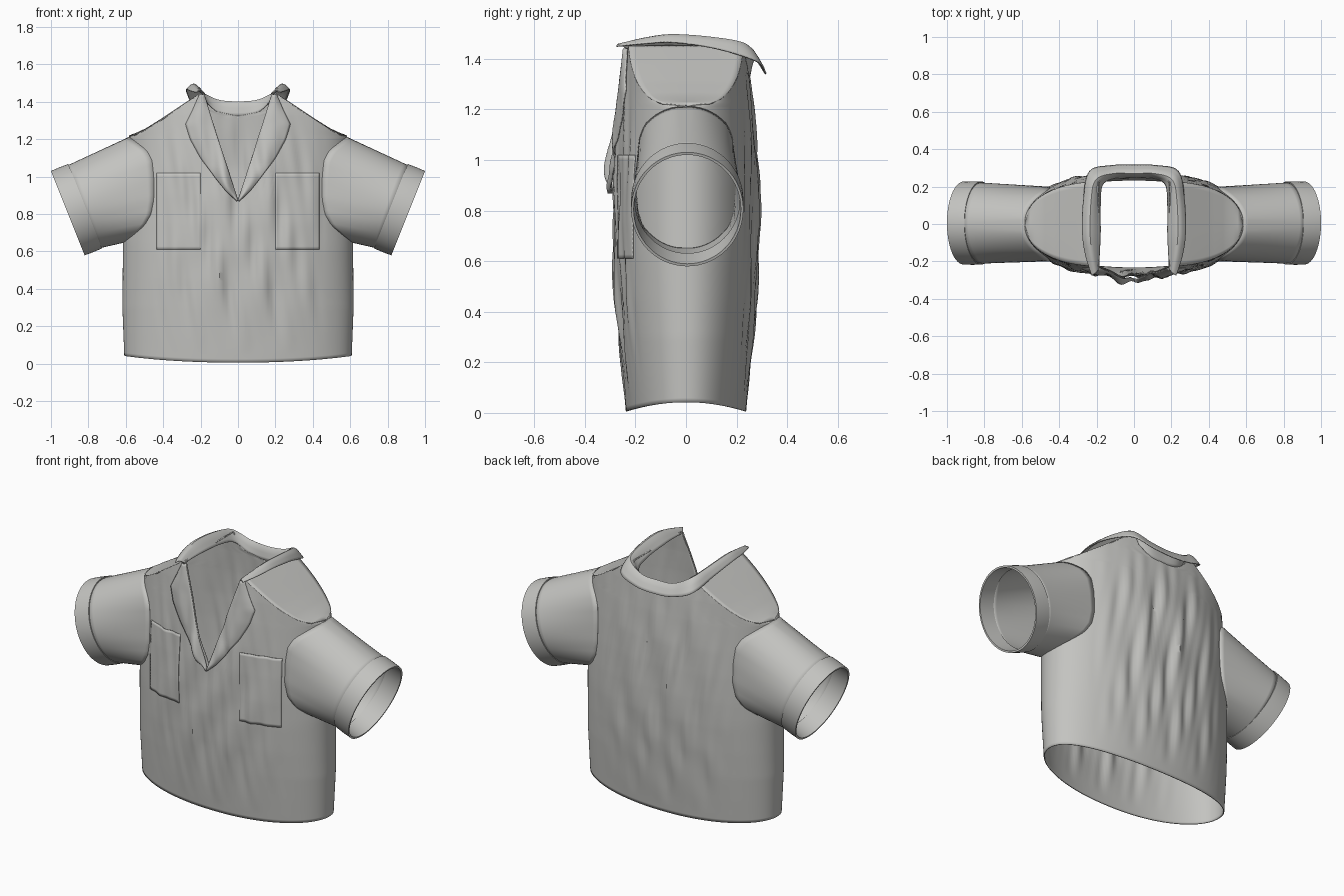
import bpy, bmesh, math
from mathutils import Vector

if "Cube" in bpy.data.objects:
    bpy.data.objects.remove(bpy.data.objects["Cube"], do_unlink=True)

COLOUR = (0.55, 0.55, 0.53, 1)
cloth = bpy.data.materials.new("grey_cloth")
cloth.use_nodes = True
cloth.diffuse_color = COLOUR
cloth.node_tree.nodes["Principled BSDF"].inputs["Base Color"].default_value = COLOUR


def table(*pts):
    """Piecewise linear lookup through (position, value) pairs."""
    def f(z):
        if z <= pts[0][0]:
            return pts[0][1]
        for (a, va), (b, vb) in zip(pts, pts[1:]):
            if z <= b:
                return va + (vb - va) * (z - a) / (b - a)
        return pts[-1][1]
    return f


# Garment measurements as functions of height
ARM_LOW, ARM_TOP, NECK, V_LOW = 0.65, 1.21, 1.45, 0.87
armhole_x = table((ARM_LOW, .611), (.69, .56), (.74, .5), (.8, .465), (.88, .45), (1.0, .45),
                  (1.09, .46), (1.14, .488), (1.18, .54), (ARM_TOP, .581))
shoulder_x = table((ARM_TOP, .582), (1.225, .54), (1.25, .49), (1.3, .412), (1.38, .295), (NECK, .19))
oval_width = table((0, .605), (.3, .615), (ARM_LOW, .612), (ARM_TOP, .582))
depth_at = table((0, .235), (.15, .248), (.3, .26), (.45, .271), (.6, .278), (.75, .28), (.9, .278),
                 (1.05, .272), (1.2, .262), (1.33, .25), (NECK, .235))
back_neck = table((1.325, 0), (1.335, .07), (1.35, .12), (1.39, .165), (NECK, .185))
lapel_edge = table((V_LOW, .005), (.92, .06), (1.0, .125), (1.1, .2), (1.2, .255),
                   (1.28, .28), (1.36, .24), (NECK, .2))
POWER = 2.15


def front_neck(z):
    return max(0, .185 * (z - V_LOW) / (NECK - V_LOW))


def wall_width(z):
    return oval_width(z) if z <= ARM_TOP else shoulder_x(z)


def depth(x, z):
    return depth_at(z) * max(0, 1 - (abs(x) / oval_width(z)) ** POWER) ** (1 / POWER)


def folds(x, z, side):
    """Long, nearly vertical creases that fade out towards the seams."""
    fade = max(0, 1 - (x / .47) ** 2) * min(1, max(0, (z - .05) / .35)) * min(1, max(0, (1.4 - z) / .35))
    column = math.sin(52 * x + .9 * math.sin(6 * z + side))
    return .014 * fade * (column * (.45 + .55 * math.sin(11 * z + 29 * x + side))
                          + .35 * math.sin(27 * x - 3 * z))


def cloth_point(x, z, side, lift=0):
    """Point on the shirt wall; side is -1 for the front, 1 for the back."""
    y = depth(x, z)
    hem = .006 + .036 * (1 - (y / depth_at(z)) ** 2)
    return Vector((x, side * (y + folds(x, z, side) + lift), z + hem * max(0, 1 - z / .3)))


def add_grid(bm, rows, closed=False):
    vs = [[bm.verts.new(p) for p in row] for row in rows]
    for a, b in zip(vs, vs[1:]):
        count = len(a)
        for i in range(count if closed else count - 1):
            j = (i + 1) % count
            bm.faces.new((a[i], a[j], b[j], b[i]))


def finish(name, bm, thickness=.006, angle=40):
    bmesh.ops.remove_doubles(bm, verts=bm.verts, dist=.0003)
    bmesh.ops.recalc_face_normals(bm, faces=bm.faces)
    mesh = bpy.data.meshes.new(name)
    bm.to_mesh(mesh)
    bm.free()
    mesh.materials.append(cloth)
    ob = bpy.data.objects.new(name, mesh)
    bpy.context.collection.objects.link(ob)
    if thickness:
        mod = ob.modifiers.new("Thickness", "SOLIDIFY")
        mod.thickness, mod.offset = thickness, 0
    bpy.ops.object.select_all(action="DESELECT")
    bpy.context.view_layer.objects.active = ob
    ob.select_set(True)
    bpy.ops.object.shade_smooth_by_angle(angle=math.radians(angle))


def mirrored(rows, s):
    return [[Vector((p[0] * s, p[1], p[2])) for p in row] for row in rows]


# Body: front and back walls meeting at the side seams
STEPS = 72
heights = sorted({NECK * i / STEPS for i in range(STEPS + 1)} | {V_LOW, ARM_TOP, 1.325})
bm = bmesh.new()
for side, neck in ((-1, front_neck), (1, back_neck)):
    for s in (-1, 1):
        rows = []
        for z in heights:
            a, b = neck(z), wall_width(z)
            rows.append([cloth_point(s * (a + (b - a) * math.sin(i / 48 * math.pi / 2)), z, side)
                         for i in range(49)])
        add_grid(bm, rows)
finish("shirt_body", bm)

# Shoulder yokes bridging the front and back walls
for s, label in ((1, "left"), (-1, "right")):
    rows = []
    for k in range(25):
        z = ARM_TOP + (NECK - ARM_TOP) * k / 24
        x = shoulder_x(z)
        y = depth(x, z) + .003
        rows.append([Vector((x, y * t / 8, z + .002 + .006 * (1 - (t / 8) ** 2) * (1 - k / 24)))
                     for t in range(-8, 9)])
    bm = bmesh.new()
    add_grid(bm, mirrored(rows, s))
    finish(label + "_shoulder_yoke", bm)

# Sleeves and cuffs
AXIS, UP = Vector((.928, 0, -.371)), Vector((.371, 0, .928))
CUFF_END = Vector((.91, .005, .805))
TURNS = 64


def cuff_ring(back, scale):
    c = CUFF_END - AXIS * back
    ring = []
    for i in range(TURNS):
        t = 2 * math.pi * i / TURNS
        ring.append(c + UP * .243 * scale * math.cos(t) + Vector((0, .222 * scale * math.sin(t), 0)))
    return ring


armhole = []
for i in range(TURNS):
    t = 2 * math.pi * i / TURNS
    z = (ARM_TOP + ARM_LOW) / 2 + (ARM_TOP - ARM_LOW) / 2 * math.cos(t)
    x = armhole_x(z)
    armhole.append(Vector((x, math.copysign(depth(x, z) + .003, math.sin(t)), z)))
sleeve_end = cuff_ring(.09, .965)
sleeve = [[p.lerp(q, k / 12) for p, q in zip(armhole, sleeve_end)] for k in range(13)]
cuff = [cuff_ring(b, r) for b, r in ((.1, .95), (.1, 1), (.05, 1.005), (0, 1), (0, .955), (.1, .935))]
for s, label in ((1, "left"), (-1, "right")):
    bm = bmesh.new()
    add_grid(bm, mirrored(sleeve, s), closed=True)
    finish(label + "_sleeve", bm)
    bm = bmesh.new()
    add_grid(bm, mirrored(cuff, s), closed=True)
    finish(label + "_cuff", bm, thickness=0)

# Lapels folded back along the open neck
for s, label in ((1, "left"), (-1, "right")):
    rows = []
    for k in range(37):
        z = V_LOW + (NECK - .01 - V_LOW) * k / 36
        a, b = front_neck(z), lapel_edge(z)
        row = []
        for i in range(13):
            f = i / 12
            x = a + (b - a) * f
            swell = .007 + .014 * math.sin(math.pi * f) + .018 * max(0, 1 - (z - V_LOW) / .2)
            row.append(cloth_point(s * x, z, -1, swell))
        rows.append(row)
    bm = bmesh.new()
    add_grid(bm, rows)
    finish(label + "_lapel", bm)

# Collar: neck edge, rolled crest and falling outer edge at each station
stations = [((.188, -.235, 1.44), (.205, -.262, 1.458), (.225, -.275, 1.45)),
            ((.185, -.16, 1.445), (.225, -.16, 1.482), (.258, -.17, 1.46)),
            ((.18, -.05, 1.445), (.235, -.05, 1.495), (.275, -.05, 1.465)),
            ((.18, .1, 1.43), (.23, .12, 1.482), (.27, .12, 1.44)),
            ((.168, .21, 1.4), (.205, .235, 1.458), (.238, .28, 1.39)),
            ((.1, .245, 1.34), (.11, .27, 1.41), (.12, .312, 1.35)),
            ((0, .25, 1.325), (0, .27, 1.4), (0, .315, 1.34))]
full = stations + [tuple((-p[0], p[1], p[2]) for p in st) for st in stations[-2::-1]]


def spline(pts, f):
    """Smooth interpolation through a list of points."""
    i = min(int(f), len(pts) - 2)
    t = f - i
    a, b, c, d = (Vector(pts[max(0, min(len(pts) - 1, i + o))]) for o in (-1, 0, 1, 2))
    return b + .5 * t * (c - a + t * (2 * a - 5 * b + 4 * c - d + t * (3 * (b - c) + d - a)))


rows = []
for k in range(97):
    f = (len(full) - 1) * k / 96
    across = [spline([st[j] for st in full], f) for j in range(3)]
    rows.append([spline(across, j / 4) for j in range(9)])
bm = bmesh.new()
add_grid(bm, rows)
finish("collar", bm)

# Chest pockets laid on the front wall
for s, label in ((1, "left"), (-1, "right")):
    bm = bmesh.new()
    add_grid(bm, [[cloth_point(s * (.2 + .235 * i / 24), .61 + .41 * k / 24, -1, .005)
                   for i in range(25)] for k in range(25)])
    finish(label + "_pocket", bm, .004)
